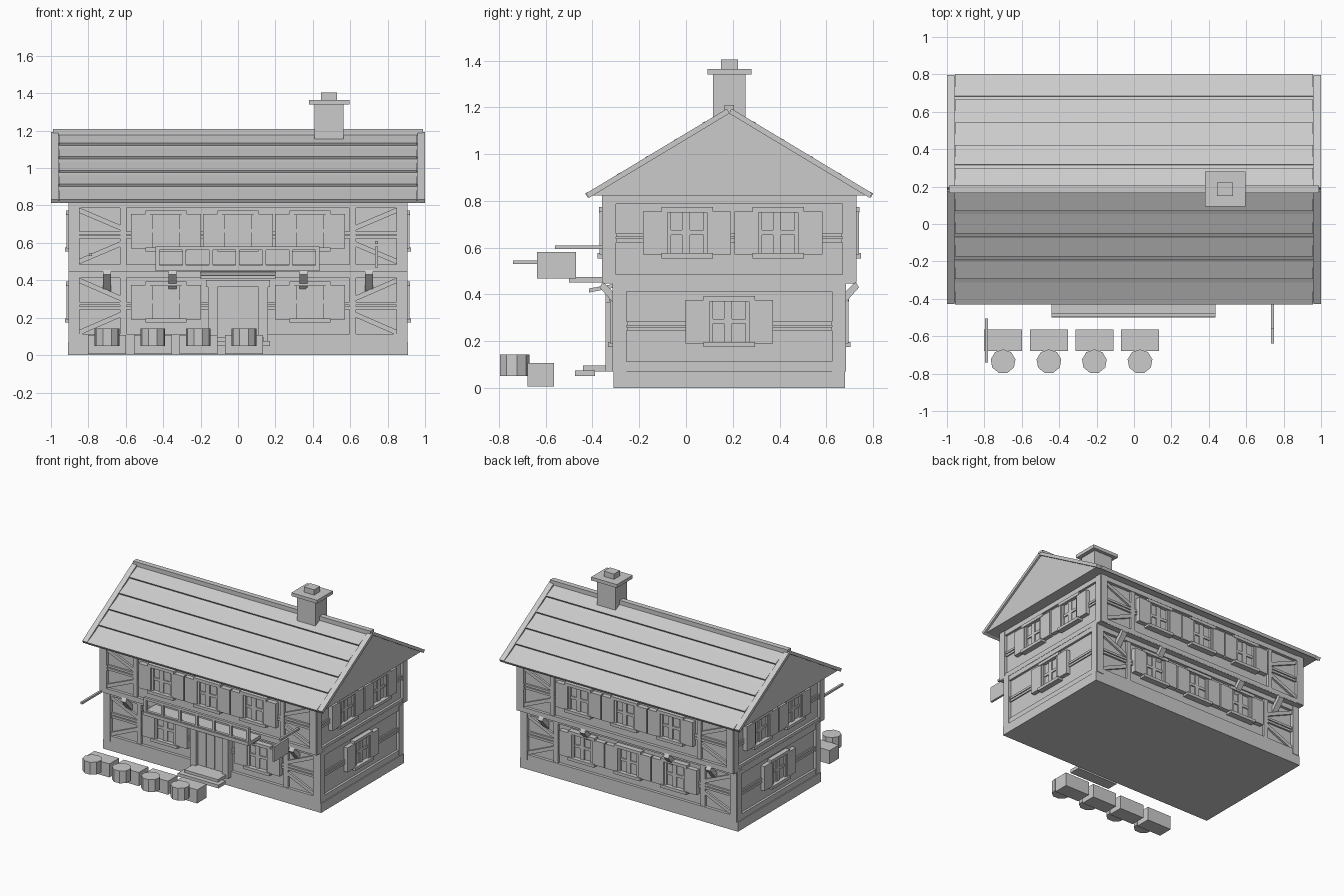
import bpy, bmesh, math
from mathutils import Matrix, Vector

if "Cube" in bpy.data.objects:
    bpy.data.objects.remove(bpy.data.objects["Cube"])

CY = 0.185                       # house centre line in y
mat = bpy.data.materials.new("light_grey")
mat.diffuse_color = (0.6, 0.6, 0.6, 1)
mat.use_nodes = True
mat.node_tree.nodes["Principled BSDF"].inputs["Base Color"].default_value = mat.diffuse_color
parts = {}
I = Matrix.Identity(4)


def prism(name, pts, a, b, M=I):
    """Extrude corner points from offset a to offset b into the named part."""
    bm = parts.setdefault(name, bmesh.new())
    lo = [bm.verts.new(M @ (Vector(p) + Vector(a))) for p in pts]
    hi = [bm.verts.new(M @ (Vector(p) + Vector(b))) for p in pts]
    n = len(pts)
    bm.faces.new(lo)
    bm.faces.new(hi)
    for i in range(n):
        j = (i + 1) % n
        bm.faces.new((lo[i], lo[j], hi[j], hi[i]))


def box(name, x0, x1, y0, y1, z0, z1, M=I):
    prism(name, [(x0, y0, z0), (x1, y0, z0), (x1, y1, z0), (x0, y1, z0)],
          (0, 0, 0), (0, 0, z1 - z0), M)


def bar(name, p, q, w, d0, d1, M):
    """Diagonal timber lying in a facade plane."""
    (u0, z0), (u1, z1) = p, q
    l = math.hypot(u1 - u0, z1 - z0)
    a, b = -(z1 - z0) / l * w / 2, (u1 - u0) / l * w / 2
    prism(name, [(u0 + a, 0, z0 + b), (u1 + a, 0, z1 + b),
                 (u1 - a, 0, z1 - b), (u0 - a, 0, z0 - b)], (0, d0, 0), (0, d1, 0), M)


def facade(angle, dist):
    """Frame with u along the wall, depth outward from its face, z up."""
    R = Matrix.Rotation(angle, 4, 'Z')
    return Matrix.Translation((0, CY, 0)) @ R @ Matrix.Translation((0, -dist, 0)) @ Matrix.Scale(-1, 4, (0, 1, 0))


def window(pre, M, u, z):
    """Shuttered four-pane window with its shutters' foot at z."""
    w, h = 0.085, 0.185
    box(pre + "_glass", u - w, u + w, -0.03, -0.008, z, z + h, M)
    f = pre + "_window_frames"
    for s in (-1, 1):
        e = u + s * (w - 0.008)
        box(f, e - 0.008, e + 0.008, -0.03, 0.006, z, z + h, M)
        box(f, u + s * 0.012 - 0.01, u + s * 0.012 + 0.01, -0.02, 0.0, z, z + h, M) if s < 0 else \
            box(f, u - 0.008, u + 0.012, -0.02, 0.0, z, z + h, M)
        a, b = sorted((u + s * w, u + s * 0.188))
        box(pre + "_shutters", a, b, -0.03, 0.014, z, z + h, M)
    box(f, u - w, u + w, -0.02, 0.0, z + 0.085, z + 0.105, M)
    box(f, u - w - 0.025, u + w + 0.025, -0.03, 0.018, z + h - 0.005, z + h + 0.018, M)
    box(pre + "_sills", u - w - 0.025, u + w + 0.025, -0.03, 0.024, z - 0.016, z + 0.006, M)


def wall(pre, M, half, z0, z1, lowbeam, wins, braces):
    """Timber framing and windows of one storey on one side."""
    t = pre + "_timbers"
    box(t, -half, half, -0.06, 0, z1 - 0.038, z1, M)
    box(t, -half, half, -0.06, 0, z0, z0 + lowbeam, M)
    mid = (z0 + z1) / 2
    for z in (mid - 0.015, mid + 0.007):
        box(t, -half, half, -0.06, -0.008, z, z + 0.016, M)
    for s in (-1, 1):
        a, b = sorted((s * (half - 0.055), s * half))
        box(pre + "_posts", a, b, -0.055, 0.004, z0, z1, M)
        if braces:
            a, b = sorted((s * 0.595, s * 0.63))
            box(t, a, b, -0.06, -0.004, z0, z1, M)
            for ze, zi in ((z1 - 0.05, mid + 0.04), (z0 + 0.05, mid - 0.04)):
                bar(t, (s * 0.85, ze), (s * 0.62, zi), 0.026, -0.06, -0.007, M)
    for u in wins:
        window(pre, M, u, z0 + 0.12)


# Base and wall cores
box("stone_base", -0.91, 0.91, -0.31, 0.68, 0, 0.07)
box("lower_walls", -0.885, 0.885, -0.288, 0.658, 0.06, 0.45)
box("upper_walls", -0.885, 0.885, -0.333, 0.703, 0.45, 0.825)
box("jetty_floor", -0.904, 0.904, -0.354, 0.724, 0.447, 0.465)

# Storeys on all four sides
for side, ang in (("front", 0), ("right", math.pi / 2), ("back", math.pi), ("left", -math.pi / 2)):
    long = side in ("front", "back")
    lo = facade(ang, 0.495 if long else 0.902)
    up = facade(ang, 0.54 if long else 0.902)
    row = (-0.385, 0, 0.385)
    low_row = row if side == "back" else ((-0.385, 0.385) if long else (0,))
    wall(side + "_lower", lo, 0.902 if long else 0.495, 0.07, 0.45, 0.042, low_row, long)
    wall(side + "_upper", up, 0.902 if long else 0.54, 0.45, 0.825, 0.035,
         row if long else (-0.18, 0.21) if side == "right" else (-0.21, 0.18), long)
    # Brackets under the overhang
    if long:
        for u in (-0.7, -0.35, 0.35, 0.7):
            prism(side + "_brackets", [(u, -0.02, 0.34), (u, -0.02, 0.39), (u, 0.045, 0.455), (u, 0.06, 0.43)],
                  (-0.021, 0, 0), (0.021, 0, 0), lo)

# Gable block under the roof
prism("gable", [(0, CY - 0.59, 0.822), (0, CY + 0.59, 0.822), (0, CY, 1.177)], (-0.985, 0, 0), (0.985, 0, 0))

# Roof slopes with lapped planks and barge boards
for s in (-1, 1):
    def slope(h, off):
        return (0, CY + s * (h + 0.515 * off), 1.177 - 0.601 * h + 0.857 * off)

    def strip(name, h0, h1, b, t0, t1, x0, x1):
        prism(name, [slope(h0, b), slope(h1, b), slope(h1, t1), slope(h0, t0)], (x0, 0, 0), (x1, 0, 0))
    strip("roof_slab", 0, 0.6, 0, 0.008, 0.008, -0.96, 0.96)
    for x0 in (-1.0, 0.96):
        strip("barge_boards", 0, 0.602, -0.003, 0.02, 0.02, x0, x0 + 0.04)
    for i in range(5):
        h = 0.005 + i * 0.122
        strip("roof_planks", h, h + (0.098 if i < 4 else 0.112), 0, 0.01, 0.022, -0.957, 0.957)
box("ridge_cap", -0.99, 0.99, CY - 0.02, CY + 0.02, 1.17, 1.21)

# Chimney
box("chimney_stack", 0.41, 0.565, 0.115, 0.255, 1.1, 1.345)
box("chimney_cap", 0.38, 0.595, 0.093, 0.28, 1.34, 1.365)
box("chimney_pot", 0.445, 0.53, 0.15, 0.222, 1.36, 1.405)

# Door, surround, canopy and steps
box("door", -0.115, 0.115, -0.32, -0.28, 0.07, 0.37)
for i in range(3):
    x = -0.1 + i * 0.07
    box("door_boards", x, x + 0.062, -0.326, -0.3, 0.1, 0.35)
for s in (-1, 1):
    box("door_posts", s * 0.135 - 0.025, s * 0.135 + 0.025, -0.345, -0.28, 0.07, 0.37)
box("door_lintel", -0.17, 0.17, -0.345, -0.28, 0.365, 0.402)
prism("door_canopy", [(0, -0.415, 0.425), (0, -0.415, 0.408), (0, -0.3, 0.43), (0, -0.3, 0.446)],
      (-0.2, 0, 0), (0.2, 0, 0))
box("upper_step", -0.14, 0.14, -0.44, -0.3, 0.07, 0.095)
box("lower_step", -0.17, 0.17, -0.475, -0.39, 0.05, 0.075)

# Balcony with an open front railing
box("balcony_floor", -0.44, 0.435, -0.5, -0.34, 0.45, 0.475)
box("balcony_rails", -0.44, 0.435, -0.495, -0.475, 0.563, 0.582)
box("balcony_rails", -0.44, 0.435, -0.495, -0.475, 0.47, 0.483)
for i in range(7):
    x = -0.43 + i * 0.1425
    box("balcony_posts", x - 0.01, x + 0.01, -0.495, -0.475, 0.47, 0.57)

# Hanging sign and flag pole
box("sign_arm", 0.733, 0.749, -0.56, -0.34, 0.595, 0.61)
box("sign_board", 0.733, 0.749, -0.638, -0.47, 0.468, 0.582)
box("flag_pole", -0.797, -0.781, -0.74, -0.505, 0.53, 0.545)

# Crates and barrels in front
for x in (-0.7, -0.455, -0.212, 0.032):
    box("crates", x - 0.102, x + 0.102, -0.678, -0.565, 0.005, 0.107)
    ring = [(x + 0.067 * math.cos(2 * math.pi * (k + 0.25) / 9),
             -0.735 + 0.065 * math.sin(2 * math.pi * (k + 0.25) / 9), 0.05) for k in range(9)]
    prism("barrels", ring, (0, 0, 0), (0, 0, 0.093))

# Turn every part into an object
for name, bm in parts.items():
    bmesh.ops.recalc_face_normals(bm, faces=bm.faces)
    me = bpy.data.meshes.new(name)
    bm.to_mesh(me)
    bm.free()
    me.materials.append(mat)
    bpy.context.collection.objects.link(bpy.data.objects.new(name, me))
